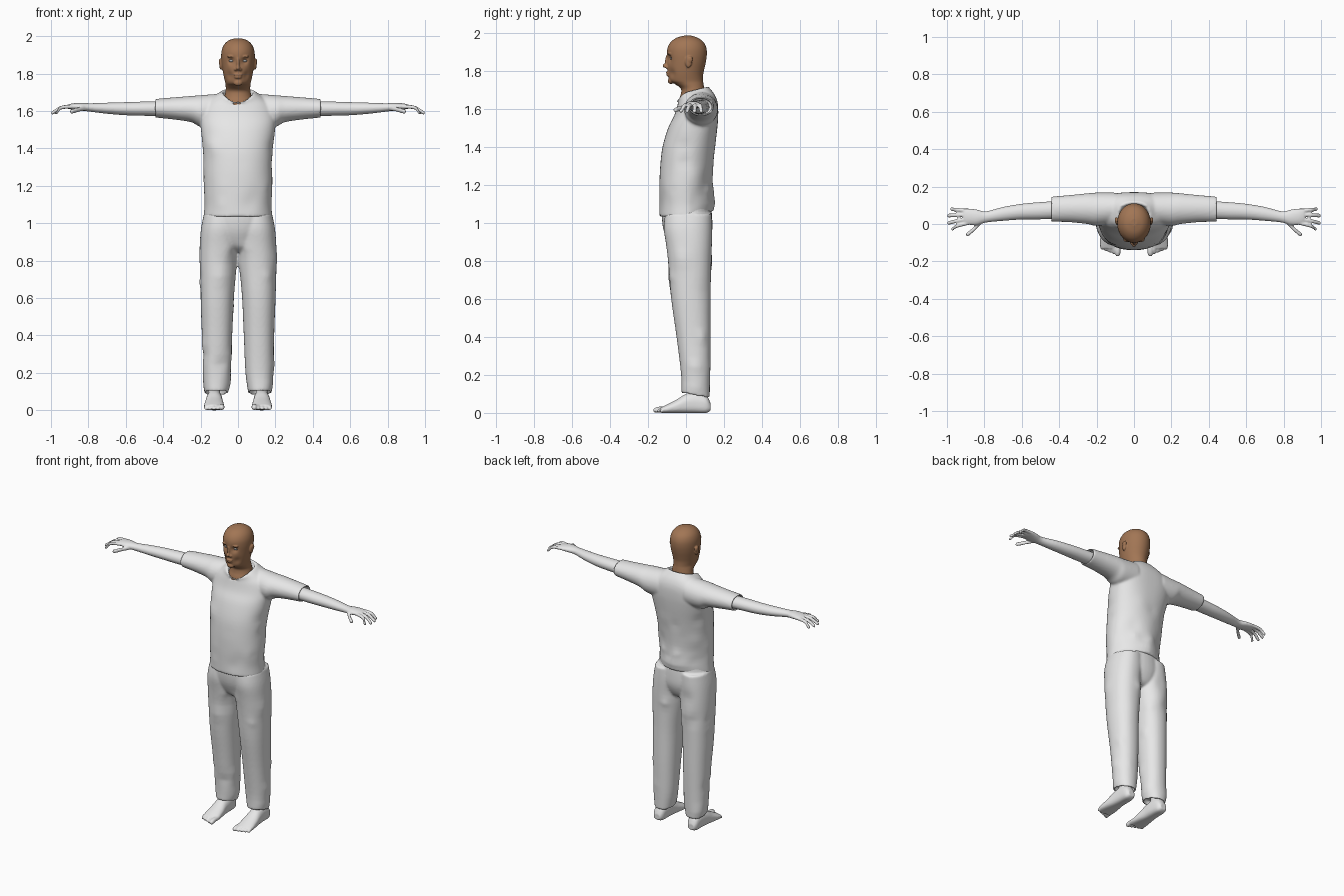
import bpy, bmesh, math, random
from mathutils import Vector, Matrix

random.seed(4)
if "Cube" in bpy.data.objects:
    bpy.data.objects.remove(bpy.data.objects["Cube"])


def material(name, colour):
    mat = bpy.data.materials.new(name)
    mat.use_nodes = True
    mat.diffuse_color = (*colour, 1)
    mat.node_tree.nodes["Principled BSDF"].inputs["Base Color"].default_value = (*colour, 1)
    return mat


pale_grey = material("pale grey", (.8, .8, .8))
brown_skin = material("brown skin", (.36, .18, .09))
eye_grey = material("eye grey", (.35, .35, .35))


def smooth_rings(rings, steps=4):
    """Catmull-Rom interpolation through a list of equal tuples."""
    out = []
    last = len(rings) - 1
    for i in range(last):
        a, b, c, d = (rings[min(max(i + k, 0), last)] for k in (-1, 0, 1, 2))
        for j in range(steps):
            t = j / steps
            out.append(tuple(
                q + t / 2 * (r - p + t * (2 * p - 5 * q + 4 * r - s + t * (3 * (q - r) + s - p)))
                for p, q, r, s in zip(a, b, c, d)))
    return out + [rings[-1]]


def loft(bm, axis, rings, side=1, front=2, back=lambda t: 2,
         tilt=0, dip=0, hollow=0, count=40):
    """Skin rings given as (position, u low, u high, v low, v high)."""
    rows = smooth_rings(rings)
    total = len(rows) - 1
    specs = [(row, 1, (i / total) ** 8) for i, row in enumerate(rows)]
    if hollow:
        end = rows[-1]
        inward = math.copysign(hollow, rows[0][0] - end[0])
        specs += [(end, .86, 1), ((end[0] + inward,) + end[1:], .86, 1)]
    loops = []
    for (t, u0, u1, v0, v1), scale, weight in specs:
        loop = []
        for k in range(count):
            angle = math.tau * k / count
            c, s = math.cos(angle), math.sin(angle)
            power = 2 / (front if s < 0 else back(t))
            du = math.copysign(abs(c) ** power, c) * (u1 - u0) / 2 * scale
            dv = math.copysign(abs(s) ** power, s) * (v1 - v0) / 2 * scale
            u, v = (u0 + u1) / 2 + du, (v0 + v1) / 2 + dv
            w = t + weight * (tilt * dv - dip * max(0, -s) ** 3)
            x, y, z = {"x": (w, u, v), "y": (u, w, v), "z": (u, v, w)}[axis]
            loop.append(bm.verts.new((side * x, y, z)))
        loops.append(loop)
    for a, b in zip(loops, loops[1:]):
        for k in range(count):
            n = (k + 1) % count
            bm.faces.new((a[k], a[n], b[n], b[k]))
    bm.faces.new(loops[0][::-1])
    bm.faces.new(loops[-1])


def widths(rings):
    """Expand (position, half width, v low, v high) to full rings."""
    return [(t, -w, w, a, b) for t, w, a, b in rings]


def digit(bm, axis, points, r):
    """Finger or toe: a round tapered tube along mostly one axis."""
    rings = []
    step = math.copysign(r * .8, points[-1]["xyz".index(axis)] - points[0]["xyz".index(axis)])
    for x, y, z in points:
        t, u = (x, y) if axis == "x" else (y, x)
        rings.append((t, u - r, u + r, z - r, z + r))
    h = r / 2
    rings.append((t + step, u - h, u + h, z - h, z + h))
    loft(bm, axis, rings, count=12)


def ball(bm, centre, radii):
    place = Matrix.Translation(centre) @ Matrix.Diagonal((*radii, 1))
    bmesh.ops.create_uvsphere(bm, u_segments=20, v_segments=12, radius=1, matrix=place)


def dent(bm, centre, radius, push):
    centre, push = Vector(centre), Vector(push)
    for v in bm.verts:
        v.co += push * math.exp(-((v.co - centre).length / radius) ** 2)


def crumple(bm, folds, low, high, depth):
    """Soft cloth creases pushed in or out along the surface."""
    bmesh.ops.recalc_face_normals(bm, faces=bm.faces)
    bm.normal_update()
    spots = [v for v in bm.verts if low < v.co.z < high]
    for v in random.sample(spots, folds):
        dent(bm, v.co.copy(), random.uniform(.025, .05),
             v.normal * random.uniform(-depth, depth))


def finish(name, bm, mat, voxel=0, smooth=4, mirror=False):
    bmesh.ops.recalc_face_normals(bm, faces=bm.faces)
    for f in bm.faces:
        f.smooth = True
    mesh = bpy.data.meshes.new(name)
    bm.to_mesh(mesh)
    bm.free()
    mesh.materials.append(mat)
    obj = bpy.data.objects.new(name, mesh)
    bpy.context.collection.objects.link(obj)
    if voxel:
        blend = obj.modifiers.new("blend", "REMESH")
        blend.mode = "VOXEL"
        blend.voxel_size = voxel
        blend.use_smooth_shade = True
        soften = obj.modifiers.new("soften", "SMOOTH")
        soften.factor = .5
        soften.iterations = smooth
    if mirror:
        obj.modifiers.new("mirror", "MIRROR")
    return obj


# Shirt: torso with dipped collar, plus two hollow sleeves
bm = bmesh.new()
loft(bm, "z", widths([
    (1.035, .183, -.14, .146), (1.1, .18, -.14, .154), (1.2, .183, -.14, .141),
    (1.3, .182, -.136, .144), (1.4, .188, -.124, .153), (1.5, .198, -.095, .165),
    (1.57, .203, -.062, .17), (1.63, .185, -.045, .167), (1.67, .14, -.04, .15),
    (1.7, .09, -.05, .118)]),
    front=2.2, back=lambda z: min(2.6, max(1.6, 1.6 + (z - 1.15) * 2.5)),
    tilt=.25, dip=.035, hollow=.025, count=64)
for v in bm.verts:
    if v.co.z < 1.08:
        v.co.z += .2 * max(0, v.co.y)
for side in (-1, 1):
    loft(bm, "x", [
        (.1, .0, .168, 1.51, 1.692), (.2, -.01, .168, 1.515, 1.684),
        (.25, .0, .164, 1.54, 1.68), (.35, .01, .154, 1.555, 1.672),
        (.447, .012, .146, 1.565, 1.664)], side=side, hollow=.04)
crumple(bm, 40, 1.1, 1.45, .007)
finish("shirt", bm, pale_grey, .007, 6)

# Trousers: pelvis and two straight legs with open cuffs
bm = bmesh.new()
loft(bm, "z", widths([
    (1.1, .165, -.12, .13), (1.03, .18, -.127, .138), (.95, .18, -.115, .137),
    (.88, .12, -.08, .11), (.85, .05, -.04, .06)]))
for side in (-1, 1):
    loft(bm, "z", [
        (1.05, .0, .182, -.11, .135), (.97, -.01, .198, -.117, .138),
        (.87, .0, .205, -.102, .136), (.75, .009, .205, -.09, .132),
        (.6, .022, .201, -.078, .13), (.4, .031, .193, -.05, .13),
        (.2, .04, .188, -.026, .127), (.092, .055, .178, -.024, .124)],
        side=side, front=2.2, back=lambda z: 2.2, tilt=-.18, hollow=.03)
crumple(bm, 50, .12, .9, .007)
finish("trousers", bm, pale_grey, .007, 6)

# Arms: forearm, palm, four drooping fingers and a thumb
bm = bmesh.new()
loft(bm, "x", [
    (.38, .03, .125, 1.572, 1.652), (.5, .025, .117, 1.574, 1.65),
    (.6, .024, .108, 1.577, 1.647), (.7, .017, .091, 1.585, 1.644),
    (.79, .008, .068, 1.596, 1.641), (.84, -.006, .077, 1.602, 1.643),
    (.885, -.004, .083, 1.607, 1.64), (.912, .004, .08, 1.612, 1.634)])
for base, tip, reach in ((.071, .08, .975), (.05, .045, .99), (.028, .006, .99), (.006, -.026, .968)):
    middle = (base + tip) / 2
    digit(bm, "x", [(.88, base, 1.623), (.945, middle, 1.618), (reach, tip, 1.591)], .0105)
digit(bm, "x", [(.81, .02, 1.615), (.85, -.022, 1.608), (.888, -.054, 1.597)], .0125)
finish("arms", bm, pale_grey, .005, 3, mirror=True)

# Feet: ankle, sole and five toes
bm = bmesh.new()
loft(bm, "z", [(.2, .09, .155, .025, .105), (.1, .095, .16, .02, .11), (.04, .095, .16, .02, .115)])
loft(bm, "y", [
    (.13, .105, .15, .012, .05), (.105, .09, .164, .0, .095), (.05, .085, .168, .0, .11),
    (.0, .083, .172, .0, .1), (-.05, .077, .178, .0, .07), (-.1, .074, .182, .0, .045),
    (-.13, .08, .178, .0, .03)], front=3)
for i in range(5):
    r = .0145 if i == 0 else .0105
    x = .087 + i * .021
    digit(bm, "y", [(x, -.1, .02), (x, -.135 + i * .005, .02), (x, -.16 + i * .008, r)], r)
finish("feet", bm, pale_grey, .005, 3, mirror=True)

# Head and neck with sculpted face and ears
bm = bmesh.new()
loft(bm, "z", widths([
    (1.56, .085, -.05, .1), (1.64, .083, -.04, .1), (1.68, .072, -.027, .1),
    (1.71, .066, -.028, .096), (1.735, .066, -.062, .092), (1.75, .068, -.086, .09),
    (1.78, .075, -.094, .09), (1.81, .081, -.098, .096), (1.85, .087, -.099, .105),
    (1.89, .09, -.101, .11), (1.925, .087, -.097, .107), (1.955, .074, -.08, .092),
    (1.977, .05, -.05, .062), (1.988, .018, -.01, .028)]), count=64)
for side in (-1, 1):
    dent(bm, (side * .034, -.09, 1.868), .019, (0, .016, 0))
    dent(bm, (side * .05, -.08, 1.79), .022, (-side * .004, .006, 0))
    ball(bm, (side * .035, -.086, 1.891), (.024, .011, .007))
    ball(bm, (side * .012, -.1, 1.822), (.009, .011, .008))
    ball(bm, (side * .091, .013, 1.85), (.009, .018, .031))
    ball(bm, (side * .095, .02, 1.862), (.008, .016, .018))
ball(bm, (0, -.097, 1.853), (.009, .014, .033))
ball(bm, (0, -.108, 1.83), (.012, .016, .012))
ball(bm, (0, -.094, 1.793), (.024, .012, .006))
ball(bm, (0, -.092, 1.78), (.021, .012, .007))
ball(bm, (0, -.08, 1.75), (.024, .016, .017))
finish("head", bm, brown_skin, .004, 3)

# Eyes set into the sockets
bm = bmesh.new()
ball(bm, (.034, -.072, 1.868), (.015, .013, .008))
finish("eyes", bm, eye_grey, mirror=True)
